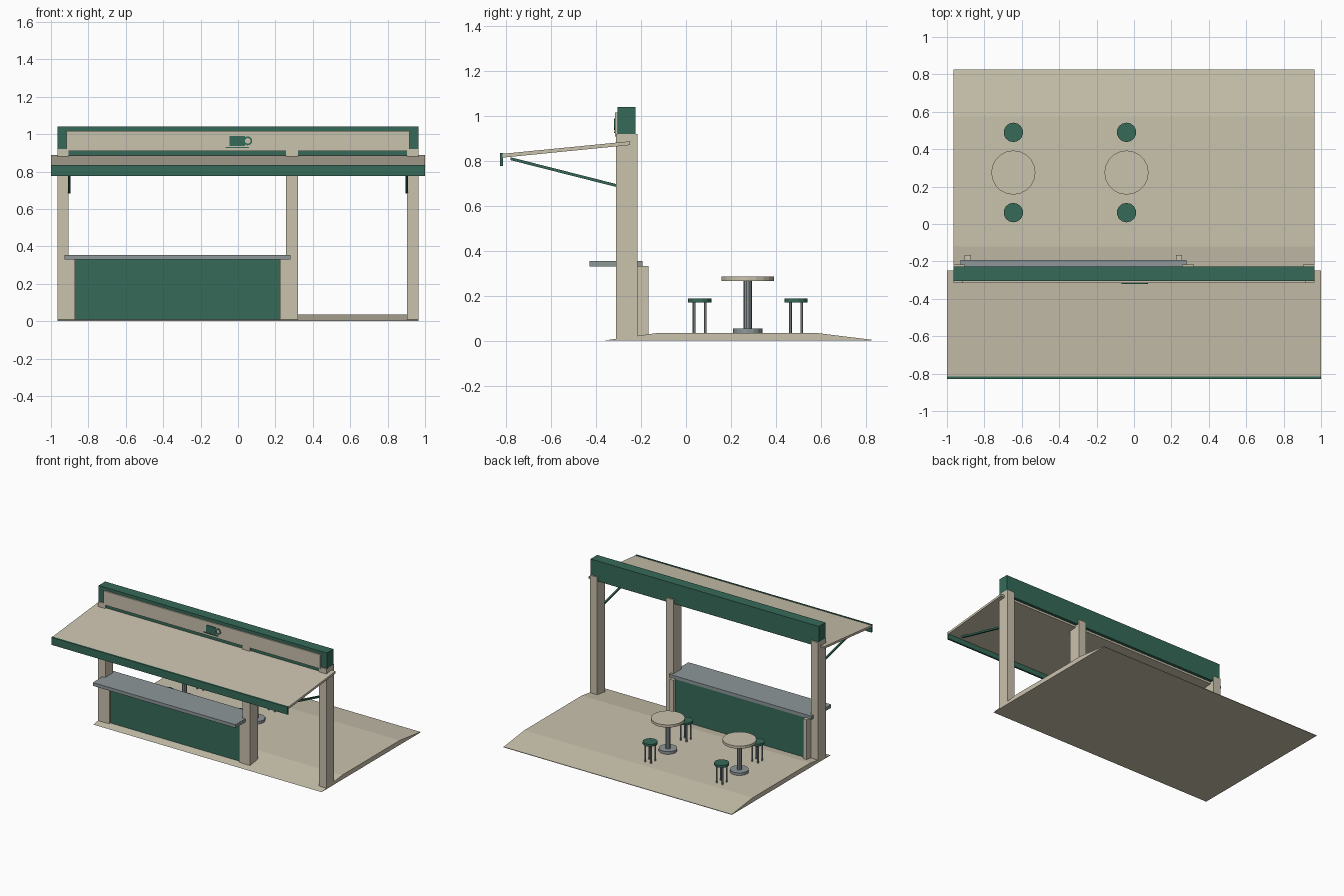
import bpy, bmesh, math
from mathutils import Vector

cube = bpy.data.objects.get("Cube")
if cube:
    bpy.data.objects.remove(cube, do_unlink=True)


def material(name, r, g, b):
    m = bpy.data.materials.new(name)
    m.use_nodes = True
    m.diffuse_color = (r, g, b, 1)
    m.node_tree.nodes["Principled BSDF"].inputs["Base Color"].default_value = (r, g, b, 1)
    return m


BEIGE = material("warm beige", 0.59, 0.54, 0.42)
GREEN = material("deep green", 0.037, 0.145, 0.098)
GREY = material("steel grey", 0.27, 0.31, 0.32)


def finish(name, bm, mat):
    bmesh.ops.recalc_face_normals(bm, faces=bm.faces)
    mesh = bpy.data.meshes.new(name)
    bm.to_mesh(mesh)
    bm.free()
    mesh.materials.append(mat)
    obj = bpy.data.objects.new(name, mesh)
    bpy.context.collection.objects.link(obj)
    return obj


def box(name, mat, x, y, z):
    """Box from (min, max) pairs on each axis."""
    bm = bmesh.new()
    bmesh.ops.create_cube(bm, size=1)
    for v in bm.verts:
        v.co = Vector([lo + (c + 0.5) * (hi - lo) for c, (lo, hi) in zip(v.co, (x, y, z))])
    return finish(name, bm, mat)


def extrude_side(name, mat, profile, x):
    """Side profile in (y, z) swept from x[0] to x[1]."""
    bm = bmesh.new()
    face = bm.faces.new([bm.verts.new((x[0], y, z)) for y, z in profile])
    new = bmesh.ops.extrude_face_region(bm, geom=[face])["geom"]
    bmesh.ops.translate(bm, vec=(x[1] - x[0], 0, 0),
                        verts=[g for g in new if isinstance(g, bmesh.types.BMVert)])
    return finish(name, bm, mat)


def cylinder(name, mat, x, y, z, radius, sides):
    bm = bmesh.new()
    bmesh.ops.create_cone(bm, cap_ends=True, segments=sides, radius1=radius,
                          radius2=radius, depth=z[1] - z[0])
    bmesh.ops.translate(bm, vec=(x, y, sum(z) / 2), verts=bm.verts)
    return finish(name, bm, mat)


# Floor with ramped front and back
W = 0.966
extrude_side("floor_platform", BEIGE,
             [(-0.37, 0), (-0.12, 0.035), (0.575, 0.035), (0.826, 0.004), (0.826, 0)], (-W, W))

# Posts
for name, x in (("right_post", (-W, -0.905)), ("middle_post", (0.257, 0.32)),
                ("left_post", (0.903, W))):
    box(name, BEIGE, x, (-0.312, -0.216), (0.005, 0.92))

# Header beam and its sign board
box("header_beam", GREEN, (-W, W), (-0.306, -0.226), (0.885, 1.04))
box("sign_board", BEIGE, (-0.917, 0.917), (-0.316, -0.304), (0.91, 1.017))

# Cup ornament: body, saucer and ring handle
box("cup_body", GREEN, (-0.045, 0.037), (-0.321, -0.315), (0.937, 0.99))
box("cup_saucer", GREEN, (-0.066, 0.058), (-0.321, -0.315), (0.925, 0.932))
bm = bmesh.new()
SEG = 16
rings = []
for i in range(SEG):
    a = 2 * math.pi * i / SEG
    rings.append([bm.verts.new((0.052 + r * math.cos(a), y, 0.964 + r * math.sin(a)))
                  for r, y in ((0.024, -0.321), (0.015, -0.321), (0.015, -0.315), (0.024, -0.315))])
for i in range(SEG):
    a, b = rings[i], rings[(i + 1) % SEG]
    for j in range(4):
        k = (j + 1) % 4
        bm.faces.new((a[j], a[k], b[k], b[j]))
finish("cup_handle", bm, GREEN)

# Sloped awning, fascia and braces
extrude_side("awning_roof", BEIGE,
             [(-0.818, 0.832), (-0.248, 0.888), (-0.25, 0.871), (-0.818, 0.815)], (-1, 1))
box("awning_fascia", GREEN, (-1, 1), (-0.829, -0.815), (0.777, 0.835))
for name, x in (("right_brace", -0.903), ("left_brace", 0.903)):
    extrude_side(name, GREEN, [(-0.782, 0.817), (-0.305, 0.696), (-0.305, 0.683), (-0.782, 0.804)],
                 (x - 0.007, x + 0.007))

# Serving counter
box("counter_top", GREY, (-0.928, 0.28), (-0.43, -0.193), (0.33, 0.355))
box("counter_panel", GREEN, (-0.875, 0.23), (-0.298, -0.195), (0.008, 0.332))
for name, x in (("counter_right_leg", (-0.905, -0.872)), ("counter_left_leg", (0.224, 0.257))):
    box(name, BEIGE, x, (-0.31, -0.167), (0.006, 0.332))

# Tables, each with two stools
FLOOR = 0.034
for side, x in (("right", -0.645), ("left", -0.04)):
    y = 0.275
    cylinder(side + "_table_top", BEIGE, x, y, (0.265, 0.285), 0.118, 20)
    cylinder(side + "_table_column", GREY, x, y, (FLOOR, 0.27), 0.018, 10)
    cylinder(side + "_table_foot", GREY, x, y, (FLOOR, 0.055), 0.065, 16)
    for place, sy in (("front", 0.061), ("back", 0.49)):
        stool = f"{side}_{place}_stool"
        cylinder(stool + "_seat", GREEN, x, sy, (0.17, 0.187), 0.052, 14)
        for i in range(4):
            dx, dy = (0.025 * (1 if i & 1 else -1)), (0.025 * (1 if i & 2 else -1))
            cylinder(f"{stool}_leg_{i + 1}", GREY, x + dx, sy + dy, (FLOOR, 0.172), 0.006, 6)
